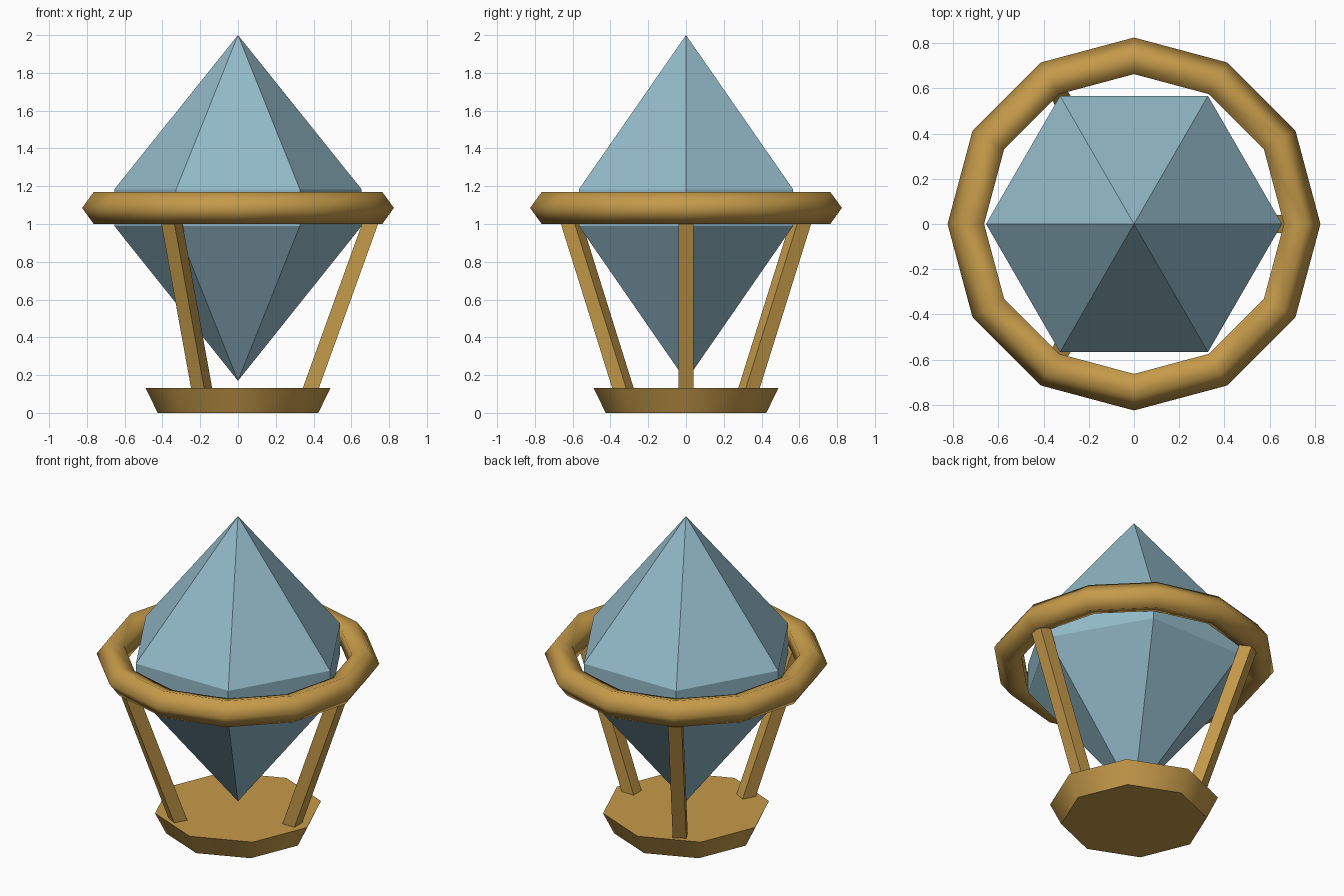
import bpy, bmesh
from math import sin, cos, tau, radians
from mathutils import Vector, Matrix

cube = bpy.data.objects.get("Cube")
if cube:
    bpy.data.objects.remove(cube, do_unlink=True)


def make_material(name, rgb):
    mat = bpy.data.materials.new(name)
    mat.use_nodes = True
    mat.diffuse_color = (*rgb, 1)
    mat.node_tree.nodes["Principled BSDF"].inputs["Base Color"].default_value = (*rgb, 1)
    return mat


gold = make_material("gold", (0.56, 0.325, 0.068))
ice_blue = make_material("ice blue", (0.29, 0.49, 0.58))


def finish(name, bm, mat, smooth_angle=None):
    bmesh.ops.recalc_face_normals(bm, faces=bm.faces)
    mesh = bpy.data.meshes.new(name)
    bm.to_mesh(mesh)
    bm.free()
    mesh.materials.append(mat)
    obj = bpy.data.objects.new(name, mesh)
    bpy.context.collection.objects.link(obj)
    if smooth_angle:
        bpy.ops.object.select_all(action='DESELECT')
        obj.select_set(True)
        bpy.context.view_layer.objects.active = obj
        bpy.ops.object.shade_smooth_by_angle(angle=radians(smooth_angle))
    return obj


def lathe(name, profile, sides, mat, closed=False, smooth_angle=None):
    """Turn an (r, z) profile around z, with the first corner on +x."""
    bm = bmesh.new()
    rings = []
    for r, z in profile:
        if r == 0:
            rings.append([bm.verts.new((0, 0, z))] * sides)
        else:
            rings.append([bm.verts.new((r * cos(tau * i / sides), r * sin(tau * i / sides), z))
                          for i in range(sides)])
    pairs = list(zip(rings, rings[1:]))
    if closed:
        pairs.append((rings[-1], rings[0]))
    for a, b in pairs:
        for i in range(sides):
            j = (i + 1) % sides
            bm.faces.new(dict.fromkeys((a[i], a[j], b[j], b[i])))
    if not closed:
        for ring in (rings[0], rings[-1]):
            if ring[0] is not ring[1]:
                bm.faces.new(ring)
    return finish(name, bm, mat, smooth_angle)


# Hexagonal crystal with a short straight girdle
lathe("crystal", [(0, 0.17), (0.655, 0.99), (0.655, 1.183), (0, 2.0)], 6, ice_blue)

# Flared eight-sided base
lathe("base", [(0.425, 0), (0.49, 0.133)], 8, gold, smooth_angle=60)

# Twelve-sided ring with a five-sided section pointing outwards
major, minor = 0.736, 0.0894
section = [(major + minor * cos(tau * k / 5), 1.085 + minor * sin(tau * k / 5)) for k in range(5)]
lathe("ring", section, 12, gold, closed=True, smooth_angle=80)

# Three square struts leaning outwards from the base to the ring
foot, head = Vector((0.367, 0, 0.08)), Vector((0.717, 0, 1.05))
axis = head - foot
lean = Vector((0, 0, 1)).rotation_difference(axis).to_matrix().to_4x4()
for n in range(3):
    bm = bmesh.new()
    bmesh.ops.create_cube(bm, size=1)
    bm.transform(Matrix.Rotation(tau * n / 3, 4, 'Z')
                 @ Matrix.Translation((foot + head) / 2) @ lean
                 @ Matrix.Diagonal((0.08, 0.08, axis.length, 1)))
    finish(f"strut_{n + 1}", bm, gold)
